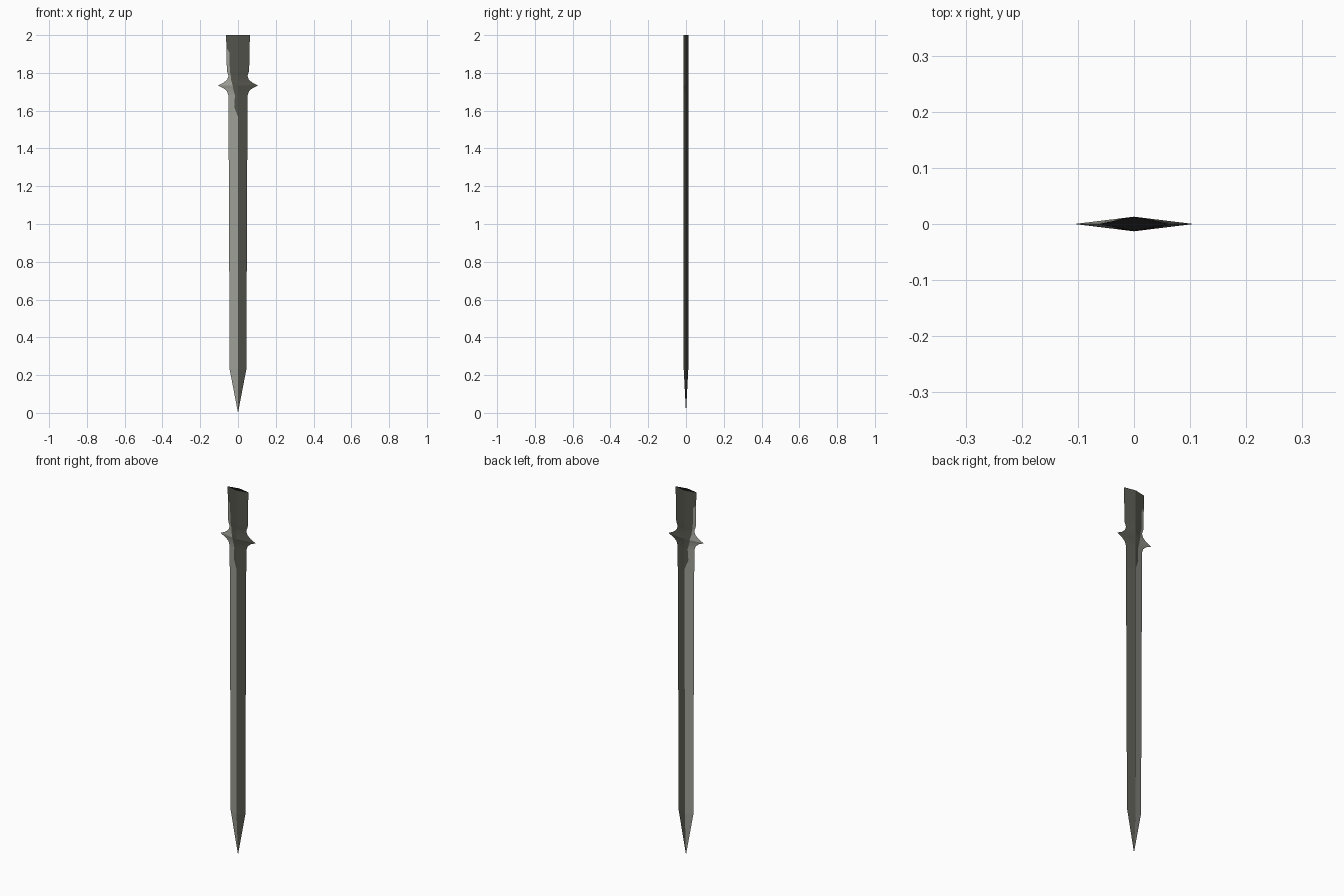
import bpy, bmesh

if "Cube" in bpy.data.objects:
    bpy.data.objects.remove(bpy.data.objects["Cube"])


def make_material(name, color):
    mat = bpy.data.materials.new(name)
    mat.diffuse_color = (*color, 1)
    mat.use_nodes = True
    mat.node_tree.nodes["Principled BSDF"].inputs["Base Color"].default_value = mat.diffuse_color
    return mat


materials = [make_material("dark_steel", (0.088, 0.088, 0.072)),
             make_material("light_steel", (0.335, 0.34, 0.30)),
             make_material("black_end", (0.004, 0.004, 0.004))]

# Blade profile: height, half width, half thickness,
# and x of the line between the light and the dark steel
profile = [
    (0.23, 0.044, 0.012, -0.001),
    (1.57, 0.050, 0.013, -0.001),
    (1.62, 0.051, 0.013, -0.020),
    (1.682, 0.051, 0.013, -0.016),
    (1.702, 0.058, 0.013, -0.022),
    (1.719, 0.076, 0.013, -0.026),
    (1.733, 0.106, 0.013, -0.028),   # side spikes
    (1.748, 0.076, 0.013, -0.032),
    (1.765, 0.057, 0.013, -0.037),
    (1.785, 0.050, 0.013, -0.038),
    (1.81, 0.059, 0.013, -0.043),
    (1.91, 0.061, 0.013, -0.046),
    (1.93, 0.0615, 0.013, -0.060),
    (2.0, 0.063, 0.013, -0.0625),
]


def section(z, w, t, b):
    """Diamond section with two extra points on the colour line."""
    y = t * (1 + b / w)
    return [(w, 0, z), (0, t, z), (b, y, z), (-w, 0, z), (b, -y, z), (0, -t, z)]


bm = bmesh.new()
rings = [[bm.verts.new(p) for p in section(*row)] for row in profile]
tip = bm.verts.new((0, 0, 0))

# Blade sides and pointed tip; the two strips at the -x edge are light
for i in range(6):
    j = (i + 1) % 6
    strip = [bm.faces.new((low[i], low[j], high[j], high[i]))
             for low, high in zip(rings, rings[1:])]
    strip.append(bm.faces.new((tip, rings[0][j], rings[0][i])))
    for face in strip:
        face.material_index = 1 if i in (2, 3) else 0

# Black top end
bm.faces.new(rings[-1]).material_index = 2
bmesh.ops.recalc_face_normals(bm, faces=bm.faces)

mesh = bpy.data.meshes.new("blade")
bm.to_mesh(mesh)
bm.free()
for mat in materials:
    mesh.materials.append(mat)
blade = bpy.data.objects.new("blade", mesh)
bpy.context.collection.objects.link(blade)
